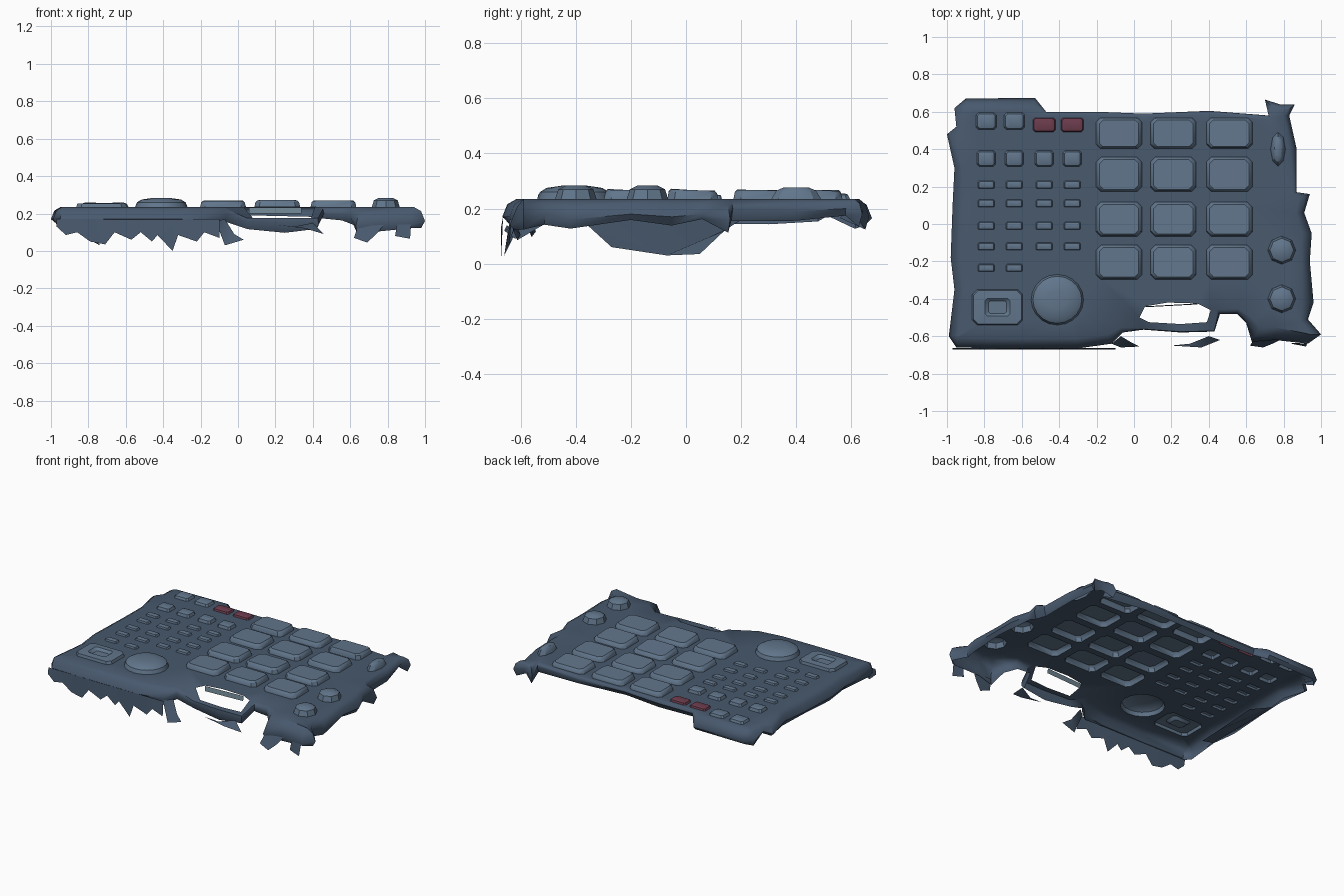
import bpy, bmesh, math, random
from mathutils import Vector

if "Cube" in bpy.data.objects:
    bpy.data.objects.remove(bpy.data.objects["Cube"])

random.seed(4)
TOP = 0.235


def material(name, rgb):
    m = bpy.data.materials.new(name)
    m.diffuse_color = (*rgb, 1)
    m.use_nodes = True
    m.node_tree.nodes["Principled BSDF"].inputs["Base Color"].default_value = m.diffuse_color
    return m


BODY = material("slate", (0.065, 0.10, 0.155))
PAD = material("light_slate", (0.12, 0.18, 0.26))
RED = material("dull_red", (0.15, 0.045, 0.075))
PALE = material("pale_edge", (0.16, 0.24, 0.29))


def finish(bm, name, mat, angle=35):
    me = bpy.data.meshes.new(name)
    bm.to_mesh(me)
    bm.free()
    me.materials.append(mat)
    me.shade_smooth()
    me.set_sharp_from_angle(angle=math.radians(angle))
    ob = bpy.data.objects.new(name, me)
    bpy.context.collection.objects.link(ob)
    return ob


def ring_points(x, y, w, d, sides):
    # chamfered rectangle for sides == 0, else an ellipse
    if sides:
        return [(x + w / 2 * math.cos(math.tau * i / sides),
                 y + d / 2 * math.sin(math.tau * i / sides)) for i in range(sides)]
    c = min(w, d) * 0.14
    a, b = w / 2, d / 2
    pts = [(a - c, -b), (a, c - b), (a, b - c), (a - c, b),
           (c - a, b), (-a, b - c), (-a, c - b), (c - a, -b)]
    return [(x + px, y + py) for px, py in pts]


def strip(bm, a, b, closed=False):
    n = len(a)
    for i in range(n if closed else n - 1):
        j = (i + 1) % n
        bm.faces.new((a[i], a[j], b[j], b[i]))


holes = []


def feature(name, x, y, w, d, rings, sides=0, mat=PAD, tilt=0.0):
    # hollow raised control: rings of (scale, height), closed with a cap
    holes.append(ring_points(x, y, w, d, sides))
    bm = bmesh.new()
    prev = None
    for k, (s, h) in enumerate(rings):
        pts = ring_points(x, y, w * s, d * s, sides)
        cur = [bm.verts.new((px, py, TOP + h + (tilt * (y - py) if k else 0)))
               for px, py in pts]
        if prev:
            strip(bm, prev, cur, True)
        prev = cur
    bm.faces.new(prev)
    finish(bm, name, mat)


# twelve large pads
for i, x in enumerate((-0.08, 0.21, 0.51)):
    for j, y in enumerate((0.485, 0.265, 0.025, -0.205)):
        feature(f"pad_{i}_{j}", x, y, 0.245, 0.165 if j == 0 else 0.185,
                [(1, 0), (0.95, 0.022), (0.86, 0.032)], tilt=random.uniform(0.0, 0.07))

# button columns on the left
for i, x in enumerate((-0.79, -0.64, -0.48, -0.33)):
    for j, y in enumerate((0.21, 0.11, -0.01, -0.12, -0.235)):
        if j < 4 or i < 2:
            feature(f"small_button_{i}_{j}", x, y, 0.09, 0.04,
                    [(1, 0), (0.85, 0.012), (0.6, 0.015)])
    feature(f"square_button_{i}", x, 0.35, 0.1, 0.085,
            [(1, 0), (0.85, 0.018), (0.6, 0.023)])
    if i < 2:
        feature(f"corner_button_{i}", x, 0.55, 0.11, 0.09,
                [(1, 0), (0.85, 0.015), (0.6, 0.02)])
    else:
        feature(f"red_button_{i}", x, 0.53, 0.12, 0.075,
                [(1, 0), (0.9, 0.012), (0.7, 0.016)], mat=RED)

# framed screen, large dial and right-hand knobs
feature("screen_frame", -0.73, -0.445, 0.27, 0.19,
        [(1, 0), (0.95, 0.018), (0.5, 0.022), (0.35, 0.005)])
feature("large_dial", -0.41, -0.405, 0.28, 0.27,
        [(1, 0), (0.93, 0.025), (0.75, 0.04), (0.35, 0.048)], 20)
for i, y in enumerate((-0.14, -0.4)):
    feature(f"side_knob_{i}", 0.79, y, 0.15, 0.15,
            [(1, 0), (0.85, 0.035), (0.5, 0.048)], 8)
feature("slider_cap", 0.77, 0.4, 0.08, 0.18,
        [(1, 0), (0.8, 0.03), (0.5, 0.042)], 8)

# torn opening at the front
opening = [(.03, -.50), (.06, -.44), (.18, -.42), (.34, -.425), (.41, -.46),
           (.39, -.525), (.25, -.535), (.08, -.525)]
holes.append(opening)

# outer rim of the shell, counterclockwise: x, y, z
outline = [(-.95, -.66, .17), (-.6, -.667, .17), (-.3, -.665, .17), (-.12, -.64, .17),
           (-.06, -.58, .2), (.05, -.565, .16), (.25, -.58, .14), (.43, -.575, .14),
           (.46, -.48, .2), (.55, -.48, .2), (.6, -.53, .18), (.63, -.63, .13),
           (.75, -.62, .15), (.93, -.64, .14), (1, -.59, .16), (.93, -.51, .18),
           (.96, -.42, .16), (.94, -.2, .18), (.95, -.05, .17), (.91, .06, .18),
           (.94, .16, .16), (.87, .17, .2), (.87, .4, .19), (.83, .58, .2),
           (.86, .64, .18), (.78, .64, .2), (.7, .665, .17), (.72, .58, .21),
           (.4, .605, .215), (.05, .59, .22), (-.2, .6, .215), (-.47, .6, .215),
           (-.53, .675, .165), (-.9, .67, .165), (-.96, .62, .17), (-.95, .52, .19),
           (-1, .48, .17), (-.96, .3, .18), (-.97, .1, .17), (-.98, -.18, .17),
           (-.96, -.35, .17), (-.99, -.6, .17)]

# top panel with sloped rim and short torn skirt
bm = bmesh.new()
n = len(outline)
inner, mid, rim, low = [], [], [], []
for i, (x, y, z) in enumerate(outline):
    a, b = Vector(outline[i - 1][:2]), Vector(outline[(i + 1) % n][:2])
    t = (b - a).normalized()
    inward = Vector((-t.y, t.x))
    torn = 0 < x < 0.45 and y < -0.5
    off = 0.012 if torn else max(0.008, (TOP - z) * 0.8)
    p = Vector((x, y))
    q, m = p + inward * off, p + inward * off * 0.35
    inner.append(bm.verts.new((q.x, q.y, TOP)))
    mid.append(bm.verts.new((m.x, m.y, z + (TOP - z) * 0.7)))
    rim.append(bm.verts.new((x, y, z)))
    low.append(bm.verts.new((x + inward.x * 0.02, y + inward.y * 0.02,
                             z - random.uniform(0.015, 0.05))))
strip(bm, rim, mid, True)
strip(bm, mid, inner, True)
strip(bm, low, rim, True)
edges = [bm.edges.get((inner[i], inner[(i + 1) % n])) for i in range(n)]
for loop in holes:
    vs = [bm.verts.new((x, y, TOP)) for x, y in loop]
    edges += [bm.edges.new((vs[i], vs[(i + 1) % len(vs)])) for i in range(len(vs))]
bmesh.ops.triangle_fill(bm, use_beauty=True, use_dissolve=False, edges=edges,
                        normal=(0, 0, 1))
for v in bm.verts:  # the strip in front of the opening sags
    if 0 < v.co.x < 0.45 and v.co.y < -0.51 and v.co.z > 0.18:
        v.co.z = 0.175
finish(bm, "top_shell", BODY, 50)

# ragged front wall
teeth = [(-.97, .13), (-.92, .085), (-.86, .10), (-.79, .05), (-.71, .035), (-.66, .1),
         (-.57, .06), (-.52, .1), (-.46, .05), (-.43, .085), (-.35, .0), (-.32, .085),
         (-.22, .05), (-.18, .1), (-.1, .07)]
bm = bmesh.new()
strip(bm, [bm.verts.new((x, -0.672, z)) for x, z in teeth],
      [bm.verts.new((x, -0.664, 0.17)) for x, _ in teeth])
finish(bm, "front_wall", BODY)


def patch(name, pts, mat=BODY):
    bm = bmesh.new()
    bm.faces.new([bm.verts.new(p) for p in pts])
    bmesh.ops.triangulate(bm, faces=bm.faces[:])
    finish(bm, name, mat)


# hanging left side panel and loose torn scraps along the front
patch("left_inner_panel", [(-.96, -.38, .16), (-.78, -.27, .06), (-.74, -.07, .03),
                           (-.74, .05, .035), (-.82, .14, .12), (-.96, .2, .16)])
patch("scrap_left", [(-.12, -.64, .16), (-.07, -.66, .03), (.03, -.655, .06),
                     (-.02, -.63, .09), (-.07, -.6, .17)])
patch("scrap_middle", [(.2, -.65, .14), (.3, -.64, .13), (.4, -.6, .15),
                       (.46, -.62, .09), (.36, -.66, .12)])
patch("scrap_right", [(.62, -.65, .07), (.69, -.66, .045), (.74, -.64, .09),
                      (.78, -.62, .14), (.64, -.62, .13)])
patch("scrap_corner", [(.84, -.64, .08), (.92, -.655, .065), (.925, -.64, .14),
                       (.85, -.635, .14)])
patch("opening_lip", [(.06, -.44, .232), (.34, -.425, .232), (.34, -.43, .2),
                      (.06, -.445, .2)], PALE)
